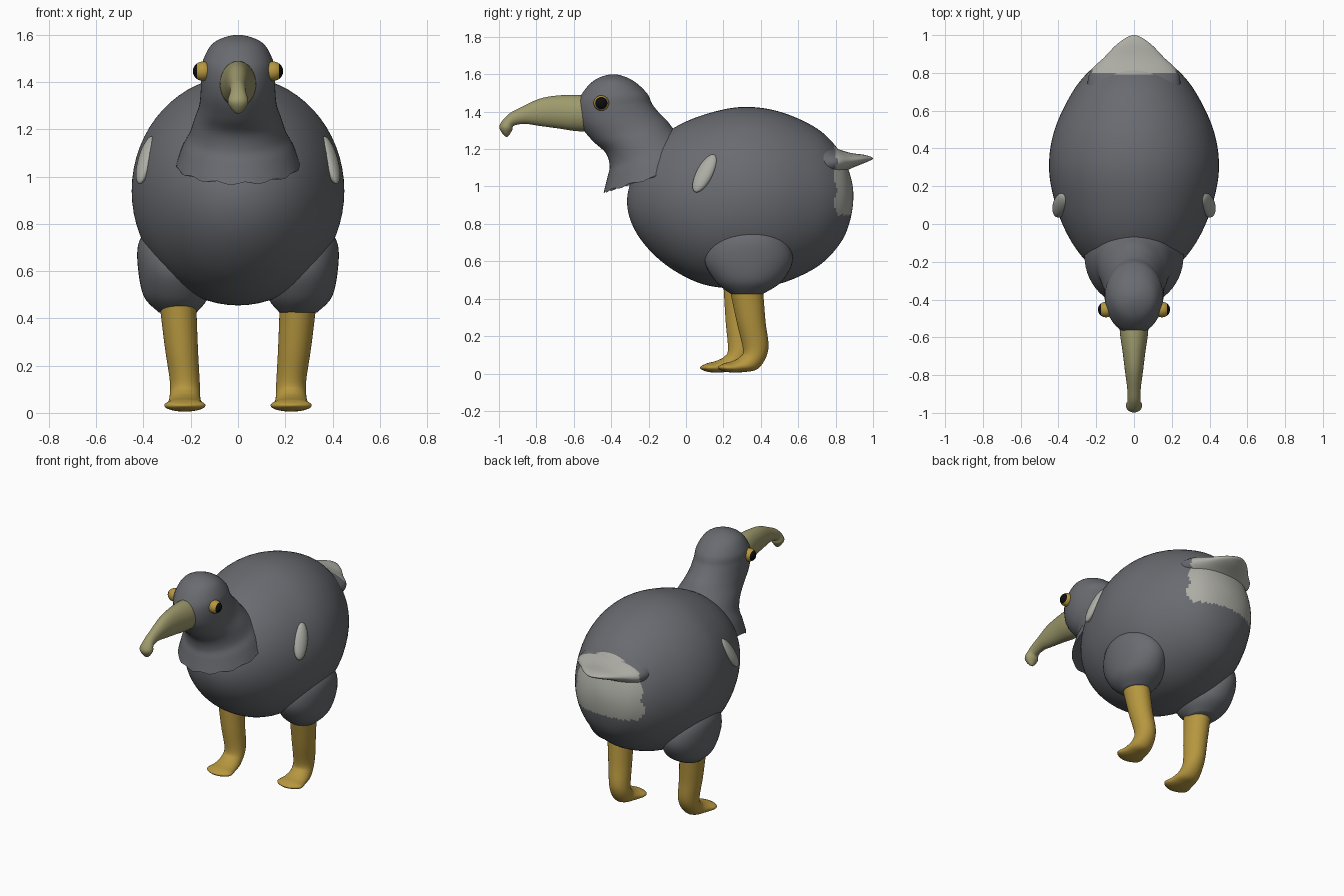
import bpy, bmesh, math
from mathutils import Vector, Matrix

cube = bpy.data.objects.get("Cube")
if cube:
    bpy.data.objects.remove(cube, do_unlink=True)


def material(name, *rgb):
    m = bpy.data.materials.new(name)
    m.use_nodes = True
    m.diffuse_color = (*rgb, 1)
    bsdf = next(n for n in m.node_tree.nodes if n.type == "BSDF_PRINCIPLED")
    bsdf.inputs["Base Color"].default_value = (*rgb, 1)
    bsdf.inputs["Roughness"].default_value = 0.7
    return m


GREY = material("slate_plumage", 0.14, 0.147, 0.162)
PALE = material("pale_feathers", 0.42, 0.42, 0.38)
HORN = material("horn_beak", 0.34, 0.32, 0.15)
AMBER = material("amber_skin", 0.47, 0.31, 0.05)
BLACK = material("black_pupil", 0.004, 0.004, 0.004)


def finish(name, bm, mats, rule=None):
    """Turn a bmesh into a smooth object, with a colour rule on face centres."""
    bmesh.ops.recalc_face_normals(bm, faces=bm.faces[:])
    if rule:
        for f in bm.faces:
            f.material_index = int(rule(f.calc_center_median()))
    mesh = bpy.data.meshes.new(name)
    bm.to_mesh(mesh)
    bm.free()
    for m in mats:
        mesh.materials.append(m)
    ob = bpy.data.objects.new(name, mesh)
    bpy.context.collection.objects.link(ob)
    bpy.ops.object.select_all(action="DESELECT")
    ob.select_set(True)
    bpy.context.view_layer.objects.active = ob
    bpy.ops.object.shade_smooth_by_angle(angle=math.radians(50))
    return ob


def spline(a, b, c, d, t):
    return b + (c - a) * (t / 2) + (2 * a - 5 * b + 4 * c - d) * (t * t / 2) \
        + (3 * b - a - 3 * c + d) * (t ** 3 / 2)


def mirrored_ring(pole, ring):
    """Reflect the ring beside a pole, so that the end comes out round."""
    return Vector((ring[2], ring[3], ring[0], ring[1], -ring[4], ring[5])) if pole[4] == 0 else pole


def loft(name, rings, mats, rule=None, sides=40, steps=6, warp=None):
    """Skin elliptical rings: two opposite points in y and z, half width, x offset."""
    r = [Vector((*p, 0)) if len(p) == 5 else Vector(p) for p in rings]
    r = [mirrored_ring(r[0], r[1])] + r + [mirrored_ring(r[-1], r[-2])]
    dense = [spline(*r[i:i + 4], s / steps) for i in range(len(r) - 3) for s in range(steps)]
    dense.append(r[-2])
    bm = bmesh.new()
    loops = []
    for k, (ya, za, yb, zb, w, x) in enumerate(dense):
        loop = []
        for j in range(sides):
            a = math.tau * j / sides
            c, s = math.cos(a) / 2, math.sin(a)
            co = Vector((x + w * s, (ya + yb) / 2 + (ya - yb) * c, (za + zb) / 2 + (za - zb) * c))
            if warp:
                co = warp(co, a, k / (len(dense) - 1))
            loop.append(bm.verts.new(co))
        loops.append(loop)
    for p, q in zip(loops, loops[1:]):
        for j in range(sides):
            n = (j + 1) % sides
            bm.faces.new((p[j], p[n], q[n], q[j]))
    bm.faces.new(loops[0])
    bm.faces.new(loops[-1])
    bmesh.ops.remove_doubles(bm, verts=bm.verts[:], dist=1e-5)
    return finish(name, bm, mats, rule)


def ball(name, centre, radii, turn, mats, rule=None):
    bm = bmesh.new()
    bmesh.ops.create_uvsphere(bm, u_segments=32, v_segments=24, radius=1)
    place = Matrix.Translation(centre) @ turn @ Matrix.Diagonal((*radii, 1))
    bmesh.ops.transform(bm, matrix=place, verts=bm.verts[:])
    return finish(name, bm, mats, rule)


# Round body with a pale rump
def is_rump(c):
    return c.y > 0.8 + 0.008 * math.sin(c.z * 40) and c.z > 0.85


loft("body", [
    (-.315, .92, -.315, .92, 0), (-.285, 1.05, -.285, .79, .13),
    (-.2, 1.2, -.2, .665, .25), (-.07, 1.31, -.07, .555, .345),
    (.1, 1.385, .1, .475, .415), (.3, 1.425, .3, .455, .45),
    (.5, 1.4, .5, .48, .42), (.7, 1.31, .7, .57, .325),
    (.82, 1.19, .82, .69, .225), (.875, 1.07, .875, .81, .13),
    (.895, .95, .895, .95, 0)], (GREY, PALE), is_rump, sides=64, steps=10)

# Flat pointed tail
loft("tail", [
    (.66, 1.26, .68, .98, .25), (.8, 1.205, .8, 1.05, .235),
    (.88, 1.18, .88, 1.095, .16), (.96, 1.168, .96, 1.128, .08),
    (1, 1.15, 1, 1.15, 0)], (GREY, PALE), is_rump, steps=8)


# Head and neck flaring into a ragged collar
def ragged(co, angle, t):
    if t > 0.97:
        co.z += 0.007 * math.sin(angle * 13) * (t - 0.97) / 0.03
    return co


loft("head_and_neck", [
    (-.39, 1.6, -.39, 1.6, 0), (-.49, 1.568, -.29, 1.57, .1),
    (-.56, 1.49, -.21, 1.5, .147), (-.583, 1.42, -.18, 1.44, .155),
    (-.565, 1.33, -.14, 1.39, .158), (-.5, 1.245, -.1, 1.35, .165),
    (-.43, 1.18, -.06, 1.3, .185), (-.408, 1.11, 0, 1.25, .205),
    (-.42, 1.05, .05, 1.2, .235), (-.44, .97, .1, 1.13, .262)],
    (GREY,), sides=56, warp=ragged)

# Long beak with a hooked tip
loft("beak", [
    (-.45, 1.48, -.45, 1.3, .078), (-.57, 1.49, -.57, 1.295, .075),
    (-.68, 1.487, -.68, 1.31, .06), (-.78, 1.47, -.79, 1.325, .047),
    (-.88, 1.425, -.86, 1.335, .036), (-.95, 1.385, -.92, 1.325, .034),
    (-.998, 1.32, -.93, 1.3, .042), (-.96, 1.265, -.96, 1.265, 0)], (HORN,))

# Paired parts; the right leg steps slightly forward
for side, word in ((1, "left"), (-1, "right")):
    outward = Matrix.Rotation(side * math.pi / 2, 4, "Y")

    ball(word + "_eye", (side * .148, -.453, 1.446), (.041, .041, .043), outward,
         (AMBER, BLACK), lambda c: abs(c.x) > 0.174)

    tilt = Matrix.Rotation(-side * .35, 4, "Z") @ Matrix.Rotation(-side * .4, 4, "Y") \
        @ Matrix.Rotation(-.35, 4, "X")
    ball(word + "_wing_stub", (side * .39, .1, 1.07), (.03, .047, .115), tilt, (PALE,))

    loft(word + "_thigh", [
        (.24, .425, .41, .425, .08, side * .255), (.16, .49, .51, .49, .135, side * .262),
        (.1, .6, .57, .6, .15, side * .272), (.13, .71, .54, .71, .135, side * .288),
        (.22, .78, .45, .78, .08, side * .3), (.33, .81, .33, .81, 0, side * .3)], (GREY,))

    def step(co, angle, t, side=side):
        if side < 0:
            co.y -= 0.1 - 0.15 * co.z
        return co

    loft(word + "_leg_and_foot", [
        (.23, .47, .41, .47, .078, side * .255), (.27, .28, .425, .28, .07, side * .24),
        (.305, .13, .44, .13, .063, side * .225), (.29, .09, .39, .03, .066, side * .225),
        (.25, .067, .31, .008, .075, side * .225), (.2, .053, .22, .008, .083, side * .225),
        (.17, .03, .17, .03, 0, side * .225)], (AMBER,), warp=step)
